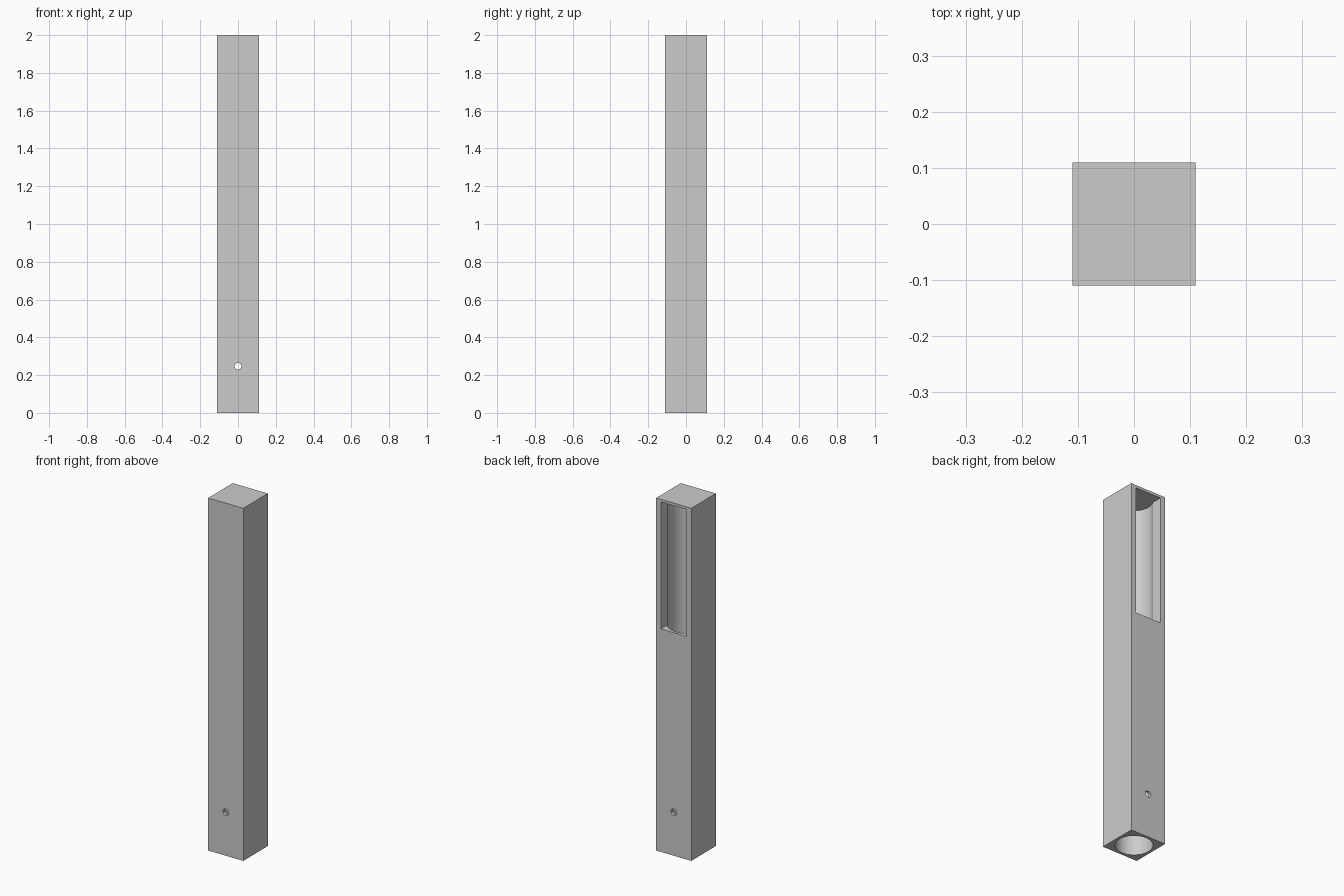
import bpy
import math

cube = bpy.data.objects.get("Cube")
if cube:
    bpy.data.objects.remove(cube, do_unlink=True)

WIDTH, HEIGHT = 0.22, 2.0
CEILING = 1.985        # underside of the closed top
BORE_RADIUS = 0.095
SLOT_WIDTH, SLOT_BOTTOM = 0.16, 1.265
PIN_RADIUS, PIN_HEIGHT = 0.018, 0.247

grey = bpy.data.materials.new("plain grey")
grey.use_nodes = True
colour = (0.6, 0.6, 0.6, 1)
grey.diffuse_color = colour
grey.node_tree.nodes["Principled BSDF"].inputs["Base Color"].default_value = colour


def finish(name):
    obj = bpy.context.object
    obj.name = name
    obj.data.materials.append(grey)
    return obj


def box(name, low, high):
    centre = [(a + b) / 2 for a, b in zip(low, high)]
    bpy.ops.mesh.primitive_cube_add(size=1, location=centre)
    bpy.context.object.scale = [b - a for a, b in zip(low, high)]
    bpy.ops.object.transform_apply(location=True, rotation=False, scale=True)
    return finish(name)


def cylinder(name, radius, depth, centre, tilt=0, sides=64):
    bpy.ops.mesh.primitive_cylinder_add(vertices=sides, radius=radius, depth=depth,
                                        location=centre, rotation=(tilt, 0, 0))
    return finish(name)


# Square post
half = WIDTH / 2
post = box("post", (-half, -half, 0), (half, half, HEIGHT))

# Round bore open at the bottom, window in the back, pin hole through both faces
cutters = [
    cylinder("bore_cutter", BORE_RADIUS, CEILING + 0.1, (0, 0, (CEILING - 0.1) / 2)),
    box("window_cutter", (-SLOT_WIDTH / 2, 0, SLOT_BOTTOM), (SLOT_WIDTH / 2, WIDTH, CEILING)),
    cylinder("pin_hole_cutter", PIN_RADIUS, WIDTH * 2, (0, 0, PIN_HEIGHT), math.pi / 2, 32),
]
bpy.ops.object.select_all(action='DESELECT')
post.select_set(True)
bpy.context.view_layer.objects.active = post
for cutter in cutters:
    cutter.hide_render = True
    cut = post.modifiers.new(cutter.name, 'BOOLEAN')
    cut.operation = 'DIFFERENCE'
    cut.solver = 'EXACT'
    cut.object = cutter
    bpy.ops.object.modifier_apply(modifier=cut.name)
for cutter in cutters:
    bpy.data.objects.remove(cutter, do_unlink=True)

# Smooth bore with crisp edges
bpy.ops.object.shade_smooth_by_angle(angle=math.radians(30))
